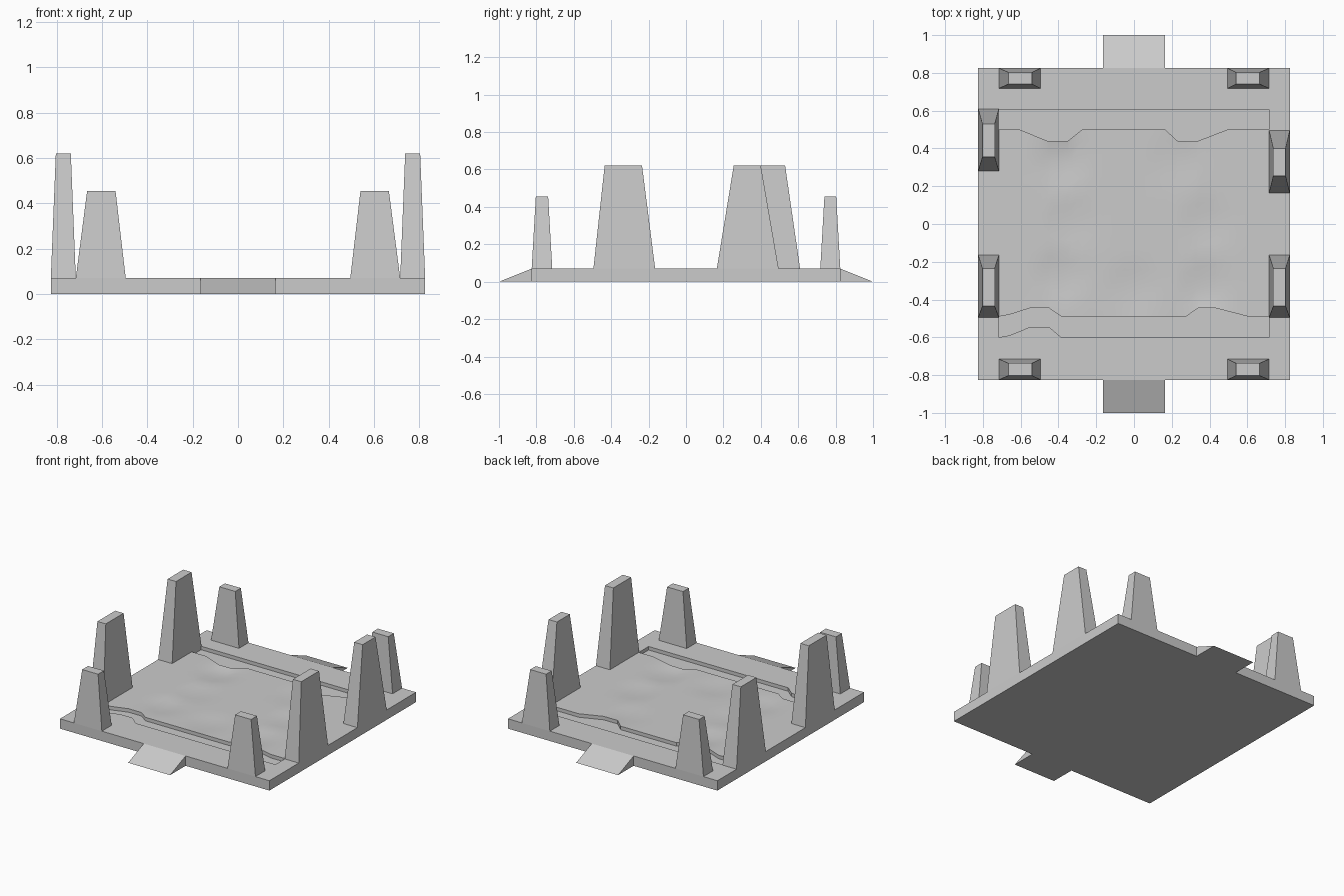
import bpy, bmesh, math

if "Cube" in bpy.data.objects:
    bpy.data.objects.remove(bpy.data.objects["Cube"])

TOP, BED, EDGE = 0.07, 0.045, 0.825
IN = 0.715  # half width of the sunken channels

# Bank outlines as (x, y) knots
FRONT_OUT = [(-.715, -.6), (-.66, -.59), (-.55, -.545), (-.45, -.545), (-.385, -.6), (.715, -.6)]
FRONT_IN = [(-.715, -.49), (-.66, -.48), (-.55, -.445), (-.45, -.445), (-.385, -.49), (.275, -.49),
            (.34, -.445), (.43, -.445), (.605, -.49), (.715, -.49)]
BACK_IN = [(-.715, .5), (-.605, .5), (-.46, .44), (-.35, .44), (-.275, .5), (.165, .5),
           (.23, .44), (.34, .44), (.495, .5), (.715, .5)]
BACK_OUT = [(-.715, .605), (.715, .605)]

# Shallow hollows in the ground: x, y, depth
DIPS = [(-.385, .33, .012), (.385, 0, .008), (-.385, -.275, .01), (.385, -.33, .01),
        (0, -.33, .008), (.22, .33, .006), (-.33, 0, .007)]


def line_y(knots, x):
    x = max(-IN, min(IN, x))
    for (x0, y0), (x1, y1) in zip(knots, knots[1:]):
        if x <= x1:
            return y0 + (y1 - y0) * (x - x0) / (x1 - x0)
    return knots[-1][1]


def ground_z(x, y):
    z = TOP
    for dx, dy, depth in DIPS:
        d = math.hypot(x - dx, y - dy) / 0.15
        if d < 1:
            z -= depth * (1 - d * d)
    return z


def finish(bm, name):
    bmesh.ops.recalc_face_normals(bm, faces=bm.faces)
    mesh = bpy.data.meshes.new(name)
    bm.to_mesh(mesh)
    bm.free()
    obj = bpy.data.objects.new(name, mesh)
    bpy.context.collection.objects.link(obj)
    return obj


def column(x, sunk):
    """One row of points from front to back across the slab."""
    fo, fi, bi, bo = (line_y(k, x) for k in (FRONT_OUT, FRONT_IN, BACK_IN, BACK_OUT))
    low = BED if sunk else TOP
    pts = [(-EDGE, TOP), (fo, TOP), (fo, low), (fi, low), (fi, TOP)]
    for i in range(1, 16):
        y = fi + (bi - fi) * i / 16
        pts.append((y, ground_z(x, y) if sunk else TOP))
    pts += [(bi, TOP), (bi, low), (bo, low), (bo, TOP), (EDGE, TOP)]
    return [(x, y, z) for y, z in pts]


# Base slab with two channels and uneven ground
xs = {round(-IN + i * 0.055, 3) for i in range(27)} | {IN}
for knots in (FRONT_OUT, FRONT_IN, BACK_IN, BACK_OUT):
    xs |= {x for x, _ in knots}
cols = [column(-EDGE, False), column(-IN, False)]
cols += [column(x, True) for x in sorted(xs)]
cols += [column(IN, False), column(EDGE, False)]

bm = bmesh.new()
grid = [[bm.verts.new(p) for p in c] for c in cols]
for a, b in zip(grid, grid[1:]):
    for j in range(len(a) - 1):
        bm.faces.new((a[j], b[j], b[j + 1], a[j + 1]))
bmesh.ops.remove_doubles(bm, verts=bm.verts, dist=1e-5)
rim = [e for e in bm.edges if e.is_boundary]
ret = bmesh.ops.extrude_edge_only(bm, edges=rim)["geom"]
for v in ret:
    if isinstance(v, bmesh.types.BMVert):
        v.co.z = 0
bmesh.ops.holes_fill(bm, edges=[e for e in bm.edges if e.is_boundary], sides=0)
slab = finish(bm, "base_slab")
bpy.context.view_layer.objects.active = slab
slab.select_set(True)
bpy.ops.object.shade_smooth_by_angle(angle=math.radians(30))

# Ramps at front and back
for name, s in (("front_ramp", -1), ("back_ramp", 1)):
    bm = bmesh.new()
    ends = []
    for x in (-.165, .165):
        ends.append([bm.verts.new((x, s * y, z)) for y, z in ((EDGE, 0), (1, 0), (EDGE, TOP))])
    l, r = ends
    bm.faces.new(l)
    bm.faces.new(r[::-1])
    bm.faces.new((l[0], r[0], r[1], l[1]))
    bm.faces.new((l[1], r[1], r[2], l[2]))
    bm.faces.new((l[2], r[2], r[0], l[0]))
    finish(bm, name)


def pillar(name, bx, by, tx, ty, height):
    """Tapered block from a base rectangle to a top rectangle."""
    bm = bmesh.new()
    bmesh.ops.create_cube(bm, size=2)
    for v in bm.verts:
        i, j = int(v.co.x > 0), int(v.co.y > 0)
        v.co = (tx[i], ty[j], height) if v.co.z > 0 else (bx[i], by[j], TOP)
    finish(bm, name)


for side, s in (("left", -1), ("right", 1)):
    def span(a, b):
        return sorted((s * a, s * b))
    # Tall pillars along the sides
    outer, tip = span(IN, EDGE), span(.737, .803)
    pillar(side + "_front_tall_pillar", outer, (-.495, -.165), tip, (-.435, -.235), .62)
    back, back_tip = ((.28, .61), (.355, .53)) if s < 0 else ((.165, .495), (.255, .4))
    pillar(side + "_back_tall_pillar", outer, back, tip, back_tip, .62)
    # Short pillars at front and back
    wide, wide_tip = span(.495, IN), span(.54, .665)
    pillar(side + "_front_short_pillar", wide, (-EDGE, -IN), wide_tip, (-.803, -.737), .455)
    pillar(side + "_back_short_pillar", wide, (.718, EDGE), wide_tip, (.74, .803), .455)
